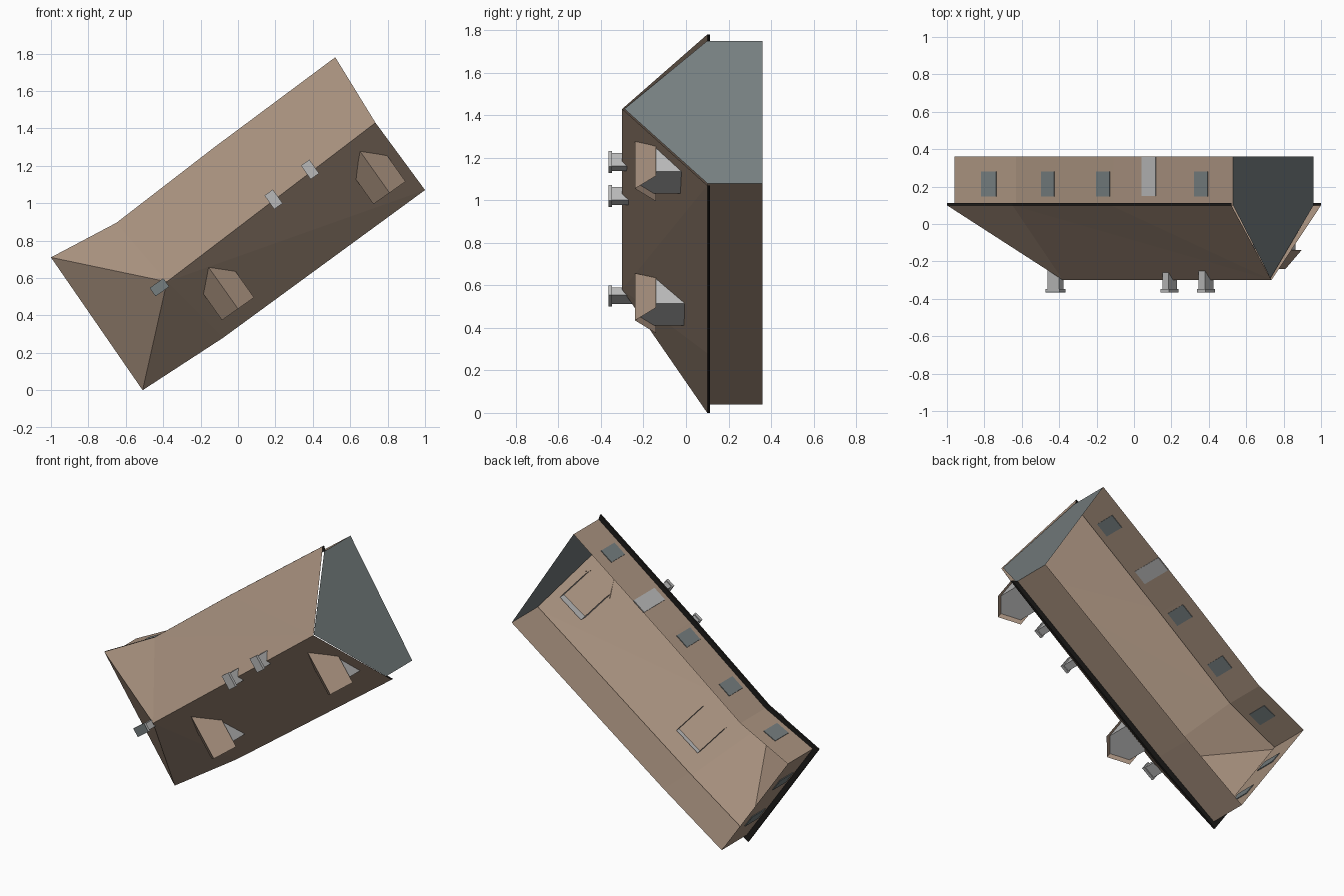
import bpy, bmesh, math
from mathutils import Vector

if "Cube" in bpy.data.objects:
    bpy.data.objects.remove(bpy.data.objects["Cube"])


def material(name, rgb):
    m = bpy.data.materials.new(name)
    m.diffuse_color = (*rgb, 1)
    m.use_nodes = True
    m.node_tree.nodes["Principled BSDF"].inputs["Base Color"].default_value = m.diffuse_color
    return m


BROWN = material("brown plaster", (0.40, 0.29, 0.215))
SLATE = material("slate grey", (0.18, 0.21, 0.215))
LIGHT = material("light grey", (0.48, 0.48, 0.48))
DARK = material("dark eave", (0.012, 0.011, 0.01))


def mesh(name, verts, faces, mat):
    me = bpy.data.meshes.new(name)
    me.from_pydata([tuple(v) for v in verts], [], faces)
    bm = bmesh.new()
    bm.from_mesh(me)
    bmesh.ops.recalc_face_normals(bm, faces=bm.faces)
    bm.to_mesh(me)
    bm.free()
    me.materials.append(mat)
    ob = bpy.data.objects.new(name, me)
    bpy.context.collection.objects.link(ob)
    return ob


def box(name, centre, angle, size, mat):
    """Box at (x, y, z); size = (along plan direction, height in y, across)."""
    u = Vector((math.cos(angle), 0, math.sin(angle)))
    n = Vector((-u.z, 0, u.x))
    h = Vector((0, 1, 0))
    c = Vector(centre)
    vs = [c + u * (size[0] / 2 * a) + h * (size[1] / 2 * b) + n * (size[2] / 2 * d)
          for a in (-1, 1) for b in (-1, 1) for d in (-1, 1)]
    fs = [(0, 1, 3, 2), (4, 6, 7, 5), (0, 4, 5, 1), (2, 3, 7, 6), (0, 2, 6, 4), (1, 5, 7, 3)]
    return mesh(name, vs, fs, mat)


# The house lies on its back: plan in x/z, its "up" is -y
EAVE, BASE, RIDGE = 0.10, 0.36, -0.30
# eave outline: right top, along back, left end, along front, right bottom
eave = [(0.52, 1.78), (-0.125, 1.30), (-0.65, 0.895), (-1.0, 0.71),
        (-0.51, 0.0), (-0.08, 0.28), (1.0, 1.07)]
wall = [(0.53, 1.75), (-0.11, 1.272), (-0.63, 0.872), (-0.96, 0.705),
        (-0.50, 0.04), (-0.095, 0.318), (0.96, 1.08)]
R1, R2 = (-0.38, 0.58), (0.735, 1.43)

# Roof: two slopes and a hipped left end
rv = [(x, EAVE, z) for x, z in eave] + [(x, RIDGE, z) for x, z in (R1, R2)]
mesh("roof", rv, [(0, 1, 8), (1, 2, 8), (2, 7, 8), (2, 3, 7), (3, 4, 7),
                  (4, 5, 7), (5, 6, 7), (6, 8, 7)], BROWN)

# Dark fascia and soffit under the eaves
k = len(eave)
fv = ([(x, EAVE, z) for x, z in eave] + [(x, EAVE + 0.012, z) for x, z in eave]
      + [(x, EAVE + 0.012, z) for x, z in wall])
mesh("eave_trim", fv, [(i + o, i + 1 + o, i + 1 + k + o, i + k + o)
                       for i in range(k - 1) for o in (0, k)], DARK)

# Walls, open underneath
wv = [(x, EAVE, z) for x, z in wall] + [(x, BASE, z) for x, z in wall]
mesh("walls", wv, [(i, i + 1, i + 1 + k, i + k) for i in range(k - 1)], BROWN)

# Grey gable end
mesh("gable_wall", [wv[0], (0.73, RIDGE + 0.01, 1.43), wv[k - 1], wv[2 * k - 1], wv[k]],
     [(0, 1, 2, 3, 4)], SLATE)


def wall_plate(name, i, t, y0, y1, width, mat):
    """Thin plate on wall segment i at fraction t."""
    a, b = Vector(wall[i]), Vector(wall[i + 1])
    p = a.lerp(b, t)
    d = b - a
    box(name, (p.x, (y0 + y1) / 2, p.y), math.atan2(d.y, d.x), (width, y1 - y0, 0.009), mat)


# Windows and door on the long wall, placed by x
for x in (-0.775, -0.46, -0.165, 0.08, 0.36):
    i = next(j for j in range(3) if wall[j + 1][0] <= x <= wall[j][0])
    t = (x - wall[i][0]) / (wall[i + 1][0] - wall[i][0])
    if x == 0.08:
        wall_plate("door", i, t, 0.15, 0.357, 0.092, LIGHT)
    else:
        wall_plate("window", i, t, 0.148, 0.28, 0.09, SLATE)
# Windows in the left end
for t in (0.3, 0.72):
    wall_plate("end_window", 3, t, 0.148, 0.28, 0.09, SLATE)

# Dormers
ANG = math.atan2(0.578, 0.816)
U = Vector((math.cos(ANG), 0, math.sin(ANG)))
N = Vector((-U.z, 0, U.x))


def dormer(ox, oz):
    def p(u, n, y):
        return Vector((ox, y, oz)) + U * u + N * n
    mesh("dormer_roof",
         [p(0, 0, -0.24), p(0, 0.272, -0.24), p(0.105, 0, -0.14), p(0.105, 0.171, -0.14),
          p(-0.105, 0, -0.14), p(-0.105, 0.171, -0.14)],
         [(0, 1, 3, 2), (0, 4, 5, 1)], BROWN)
    w, f = 0.09, 0.035
    mesh("dormer_front", [p(-w, f, 0.02), p(w, f, 0.02), p(w, f, -0.15), p(0, f, -0.236),
                          p(-w, f, -0.15)], [(0, 1, 2, 3, 4)], LIGHT)
    for s in (-w, w):
        mesh("dormer_cheek", [p(s, f, 0.02), p(s, f, -0.15), p(s, 0.18, -0.15),
                              p(s, 0.18, -0.115)], [(0, 1, 2, 3)], LIGHT)


dormer(0.0, 0.435)
dormer(0.81, 1.055)

# Chimneys: stack plus a slightly wider cap
for x, z, a, top in ((-0.42, 0.55, ANG, SLATE),
                     (0.19, 1.02, ANG - math.pi / 2, LIGHT),
                     (0.385, 1.18, ANG - math.pi / 2, LIGHT)):
    box("chimney_stack", (x, -0.295, z), a, (0.075, 0.12, 0.042), LIGHT)
    box("chimney_cap", (x, -0.355, z), a, (0.09, 0.014, 0.055), LIGHT)
    box("chimney_top", (x, -0.3635, z), a, (0.09, 0.004, 0.055), top)
